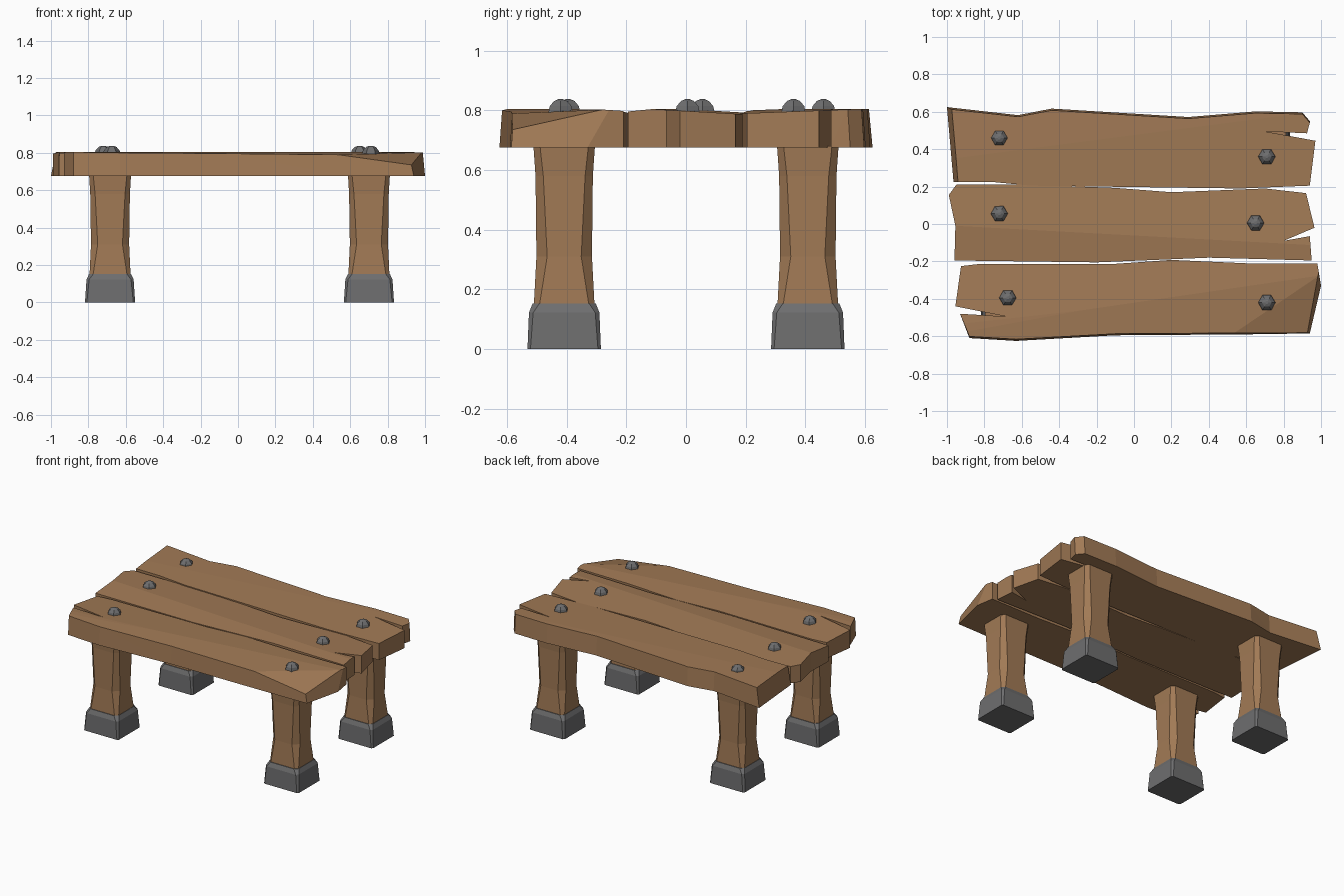
import bpy, bmesh, math
from mathutils import Vector

if "Cube" in bpy.data.objects:
    bpy.data.objects.remove(bpy.data.objects["Cube"])

Z0, Z1 = 0.675, 0.805


def material(name, col):
    m = bpy.data.materials.new(name)
    m.diffuse_color = (*col, 1)
    m.use_nodes = True
    m.node_tree.nodes["Principled BSDF"].inputs["Base Color"].default_value = m.diffuse_color
    return m


WOOD = material("brown wood", (0.36, 0.195, 0.092))
IRON = material("grey iron", (0.155, 0.155, 0.158))


def finish(bm, name, mat):
    bmesh.ops.recalc_face_normals(bm, faces=bm.faces[:])
    me = bpy.data.meshes.new(name)
    bm.to_mesh(me)
    bm.free()
    me.materials.append(mat)
    ob = bpy.data.objects.new(name, me)
    bpy.context.collection.objects.link(ob)
    return ob


def loft(bm, rings):
    """Join closed rings of points and cap both ends."""
    loops = [[bm.verts.new(p) for p in r] for r in rings]
    n = len(loops[0])
    for a, b in zip(loops, loops[1:]):
        for i in range(n):
            j = (i + 1) % n
            bm.faces.new((a[i], a[j], b[j], b[i]))
    bm.faces.new(loops[0][::-1])
    bm.faces.new(loops[-1])


def chip(bm, a, b, c, inside):
    """Slice off everything beyond the plane a-b-c, on the side away from 'inside'."""
    a, b, c = Vector(a), Vector(b), Vector(c)
    n = (b - a).cross(c - a).normalized()
    if n.dot(Vector(inside) - a) > 0:
        n = -n
    bmesh.ops.bisect_plane(bm, geom=bm.verts[:] + bm.edges[:] + bm.faces[:], dist=1e-5,
                           plane_co=a, plane_no=n, clear_outer=True)
    bmesh.ops.holes_fill(bm, edges=[e for e in bm.edges if e.is_boundary], sides=0)
    bmesh.ops.triangulate(bm, faces=[f for f in bm.faces if len(f.verts) > 4])


def plank(name, outline, chips):
    bm = bmesh.new()
    low = [(x, y, Z0) for x, y in outline]
    top = [(x, y * (0.985 if abs(y) > 0.53 else 1), Z1) for x, y in outline]
    loft(bm, [low, top])
    bmesh.ops.triangulate(bm, faces=bm.faces[:])
    mid_y = sum(p[1] for p in outline) / len(outline)
    for a, b, c in chips:
        chip(bm, a, b, c, (0, mid_y, 0.68))
    finish(bm, name, WOOD)


# Table top planks with split ends and worn facets
plank("back_plank",
      [(-1, .625), (-.965, .225), (-.76, .225), (-.55, .205), (.57, .19), (.94, .205),
       (.97, .445), (.70, .495), (.925, .485), (.94, .55), (.90, .597), (.65, .602),
       (.29, .572), (-.44, .617), (-.62, .582)],
      [((-1, .625, Z0), (-.965, .225, Z0), (-.94, .225, Z1)),
       ((-.95, .30, .803), (.9, .54, .803), (.9, .2, .79))])
plank("middle_plank",
      [(-.95, .21), (-.99, .155), (-.955, -.01), (-.96, -.195), (-.2, -.205), (.4, -.18),
       (.95, -.195), (.94, -.065), (.80, -.09), (.965, -.02), (.92, .165), (.7, .19),
       (.2, .17), (-.1, .193), (-.6, .212)],
      [((-.95, -.01, .804), (.9, -.11, .804), (0, -.2, .79)),
       ((-.95, -.01, .804), (.9, -.11, .804), (0, .18, .79))])
plank("front_plank",
      [(-.925, -.225), (-.955, -.44), (-.68, -.495), (-.93, -.48), (-.88, -.61),
       (-.63, -.625), (-.1, -.595), (.6, -.59), (.94, -.585), (1, -.33), (.98, -.21),
       (.6, -.21), (.2, -.192), (-.1, -.213), (-.82, -.213)],
      [((1, -.33, Z0), (.94, -.585, Z0), (.97, -.33, Z1)),
       ((-.64, -.58, .802), (.98, -.28, .802), (.94, -.58, .785)),
       ((-.9, -.5, .803), (.9, -.3, .803), (0, -.2, .79)),
       ((.55, -.58, .788), (.92, -.585, .735), (.98, -.31, .795))])


def octagon(cx, cy, z, hx, hy, c):
    pts = [(hx, -hy + c), (hx, hy - c), (hx - c, hy), (-hx + c, hy),
           (-hx, hy - c), (-hx, -hy + c), (-hx + c, -hy), (hx - c, -hy)]
    return [(cx + x, cy + y, z) for x, y in pts]


def post(name, cx, cy, rings, mat):
    bm = bmesh.new()
    loft(bm, [octagon(cx, cy, *r) for r in rings])
    finish(bm, name, mat)


# Legs with iron shoes
LEG = [(.14, .11, .102, .018), (.31, .102, .093, .036), (.58, .106, .096, .026), (.68, .112, .103, .022)]
SHOE = [(0, .134, .123, .01), (.122, .126, .118, .014), (.152, .112, .106, .022)]
for side, cx in (("left", -.684), ("right", .70)):
    for end, cy in (("front", -.408), ("back", .408)):
        post(f"{end}_{side}_leg", cx, cy, LEG, WOOD)
        post(f"{end}_{side}_shoe", cx, cy, SHOE, IRON)

# Domed six-sided studs
for i, (x, y) in enumerate([(-.72, .46), (.71, .36), (-.72, .055),
                            (.65, .005), (-.675, -.395), (.71, -.42)]):
    bm = bmesh.new()
    rings = []
    for a in (-15, 0, 30, 58, 80):
        r, z = .048 * math.cos(math.radians(a)), .048 * math.sin(math.radians(a))
        rings.append([(x + r * math.cos(k * math.pi / 3), y + r * math.sin(k * math.pi / 3), .79 + z)
                      for k in range(6)])
    loft(bm, rings)
    finish(bm, f"stud_{i + 1}", IRON)
